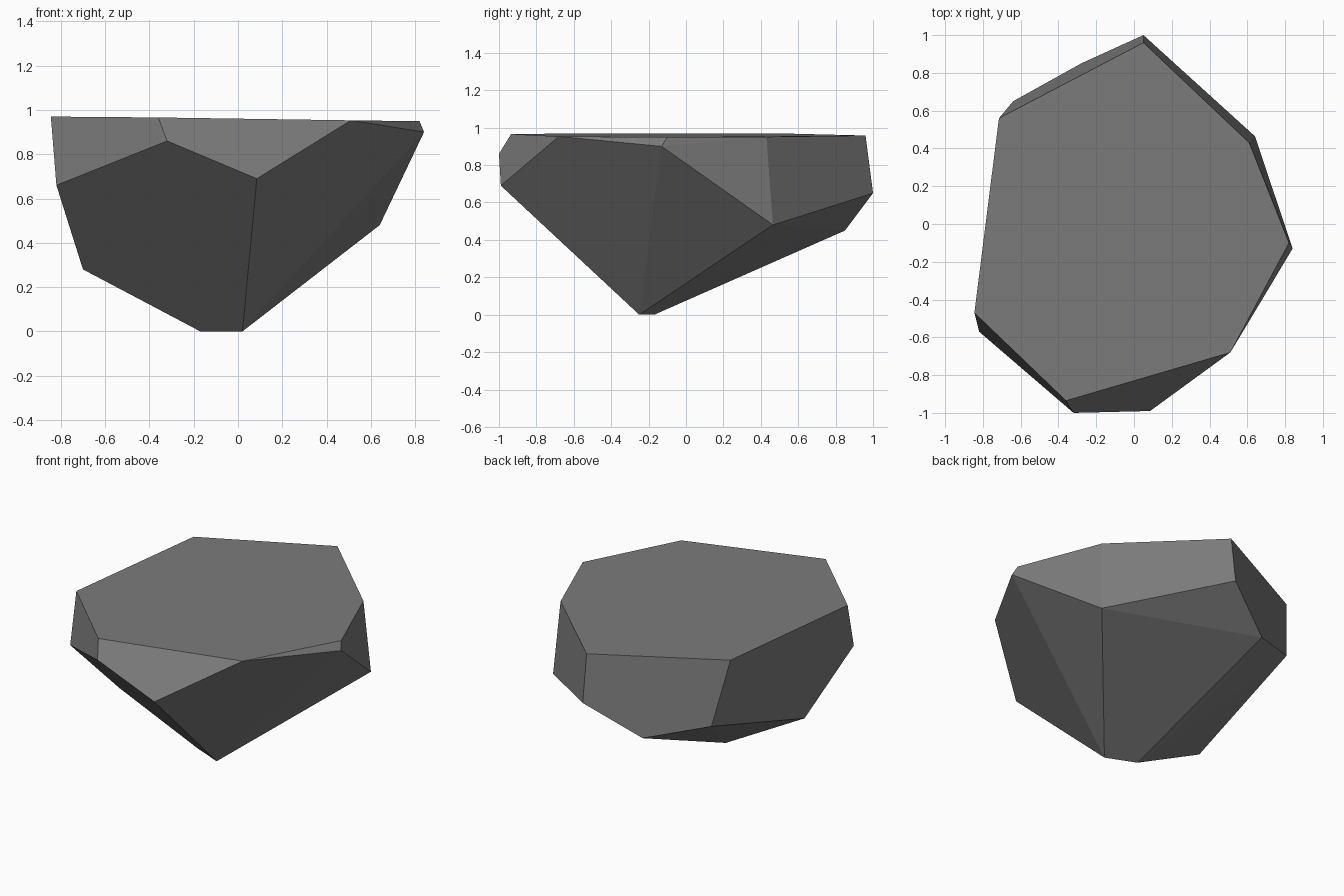
import bpy, bmesh, math

if "Cube" in bpy.data.objects:
    bpy.data.objects.remove(bpy.data.objects["Cube"])

# Chipped boulder: the convex hull of its corner points
top_rim = [(-0.845, -0.47, 0.97), (-0.36, -0.935, 0.966), (0.51, -0.68, 0.953),
           (0.82, -0.10, 0.949), (0.61, 0.43, 0.951), (0.05, 0.96, 0.958),
           (-0.715, 0.56, 0.968)]
girdle = [(-0.82, -0.57, 0.66), (-0.32, -1.0, 0.86), (0.085, -0.99, 0.69),
          (0.84, -0.13, 0.90), (0.64, 0.465, 0.48), (0.05, 1.0, 0.65),
          (-0.28, 0.85, 0.45), (-0.64, 0.65, 0.547), (-0.70, -0.23, 0.28)]
foot = [(-0.17, -0.17, 0.0), (0.02, -0.25, 0.0)]

bm = bmesh.new()
for p in top_rim + girdle + foot:
    bm.verts.new(p)
bmesh.ops.convex_hull(bm, input=bm.verts[:])

# Merge nearly coplanar triangles into broad flat facets
bmesh.ops.dissolve_limit(bm, angle_limit=math.radians(2),
                         verts=bm.verts[:], edges=bm.edges[:])
bmesh.ops.recalc_face_normals(bm, faces=bm.faces[:])
mesh = bpy.data.meshes.new("boulder")
bm.to_mesh(mesh)
bm.free()

# Stone colour
stone = bpy.data.materials.new("grey stone")
stone.diffuse_color = (0.2, 0.2, 0.2, 1)
stone.use_nodes = True
stone.node_tree.nodes["Principled BSDF"].inputs["Base Color"].default_value = stone.diffuse_color
mesh.materials.append(stone)
rock = bpy.data.objects.new("boulder", mesh)
bpy.context.collection.objects.link(rock)
